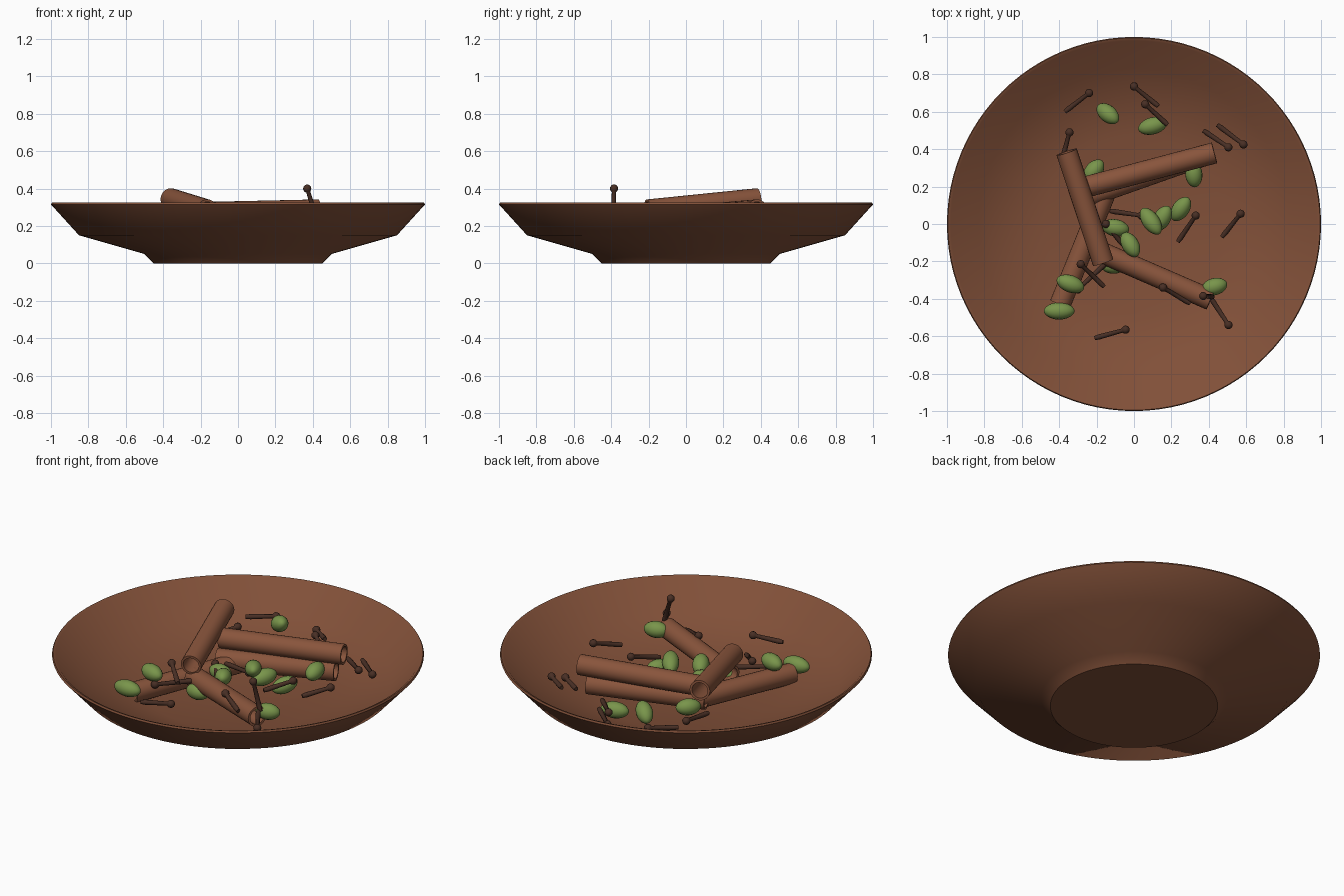
import bpy, bmesh, math
from mathutils import Vector, Matrix

cube = bpy.data.objects.get("Cube")
if cube:
    bpy.data.objects.remove(cube, do_unlink=True)


def material(name, rgb):
    m = bpy.data.materials.new(name)
    m.use_nodes = True
    m.diffuse_color = (*rgb, 1)
    bsdf = m.node_tree.nodes["Principled BSDF"]
    bsdf.inputs["Base Color"].default_value = (*rgb, 1)
    bsdf.inputs["Roughness"].default_value = 0.7
    return m


clay = material("brown_clay", (0.22, 0.08, 0.04))
bark = material("bark", (0.25, 0.09, 0.045))
green = material("pod_green", (0.19, 0.30, 0.07))
dark = material("clove_brown", (0.065, 0.028, 0.018))


def lathe(name, profile, steps, mat, closed=False, angle=35):
    """Revolve (radius, height) points around z into an object."""
    bm = bmesh.new()
    verts = [bm.verts.new((r, 0, z)) for r, z in profile]
    pairs = list(zip(verts, verts[1:]))
    if closed:
        pairs.append((verts[-1], verts[0]))
    edges = [bm.edges.new(p) for p in pairs]
    bmesh.ops.spin(bm, geom=verts + edges, cent=(0, 0, 0), axis=(0, 0, 1),
                   angle=math.tau, steps=steps)
    bmesh.ops.remove_doubles(bm, verts=bm.verts, dist=1e-5)
    bmesh.ops.recalc_face_normals(bm, faces=bm.faces)
    mesh = bpy.data.meshes.new(name)
    bm.to_mesh(mesh)
    bm.free()
    mesh.materials.append(mat)
    obj = bpy.data.objects.new(name, mesh)
    bpy.context.collection.objects.link(obj)
    bpy.ops.object.select_all(action="DESELECT")
    obj.select_set(True)
    bpy.context.view_layer.objects.active = obj
    bpy.ops.object.shade_smooth_by_angle(angle=math.radians(angle))
    return obj


def aim(obj, start, direction):
    """Place the object at start with its z axis along direction."""
    turn = Vector(direction).to_track_quat("Z", "Y").to_matrix().to_4x4()
    obj.matrix_world = Matrix.Translation(start) @ turn


# Shallow footed bowl with a thin rim
lathe("bowl", [(0, 0), (0.45, 0), (0.5, 0.05), (0.85, 0.15), (1, 0.315),
               (0.995, 0.325), (0.98, 0.32), (0.83, 0.17), (0.48, 0.085),
               (0, 0.07)], 96, clay)

# Hollow bark sticks
sticks = [
    ((-0.36, 0.385, 0.345), (-0.165, -0.205, 0.285)),
    ((-0.25, 0.2, 0.27), (0.43, 0.38, 0.285)),
    ((-0.24, 0.15, 0.17), (0.385, 0.37, 0.18)),
    ((-0.395, -0.43, 0.145), (-0.14, 0.2, 0.15)),
    ((-0.19, -0.145, 0.19), (0.41, -0.405, 0.21)),
]
for i, (a, b) in enumerate(sticks, 1):
    axis = Vector(b) - Vector(a)
    n = axis.length
    stick = lathe(f"bark_stick_{i}", [(0.057, 0), (0.057, n), (0.044, n), (0.044, 0)],
                  24, bark, closed=True)
    aim(stick, a, axis)

# Green seed pods: x, y, z, heading, tilt, length
pods = [
    (-0.14, 0.59, 0.235, -40, 25, 0.15), (0.10, 0.525, 0.16, 15, 0, 0.16),
    (-0.215, 0.285, 0.17, 50, 0, 0.14), (0.32, 0.265, 0.2, 95, 10, 0.14),
    (0.25, 0.08, 0.17, 55, 15, 0.15), (0.15, 0.03, 0.21, 60, 10, 0.15),
    (0.09, 0.015, 0.25, -55, 15, 0.17), (-0.10, -0.02, 0.19, -10, 0, 0.15),
    (-0.02, -0.11, 0.22, -60, 15, 0.15), (-0.34, -0.32, 0.24, -20, 0, 0.155),
    (-0.40, -0.465, 0.185, 0, 0, 0.165), (0.43, -0.335, 0.22, 15, 0, 0.14),
    (-0.11, -0.22, 0.15, 0, 0, 0.14),
]
for i, (x, y, z, heading, tilt, size) in enumerate(pods, 1):
    shape = []
    for k in range(13):
        t = math.pi * k / 12
        shape.append((0.046 * math.sin(t) ** 1.1, -size / 2 * math.cos(t)))
    pod = lathe(f"seed_pod_{i}", shape, 16, green, angle=60)
    h, e = math.radians(heading), math.radians(tilt)
    aim(pod, (x, y, z), (math.cos(h) * math.cos(e), math.sin(h) * math.cos(e), math.sin(e)))

# Cloves: ball head and tapered stem, given as head and tip
cloves = [
    ((-0.24, 0.70, 0.21), (-0.37, 0.6, 0.21)), ((0, 0.735, 0.18), (0.13, 0.63, 0.2)),
    ((0.06, 0.64, 0.2), (0.18, 0.53, 0.2)), ((-0.345, 0.49, 0.2), (-0.385, 0.34, 0.2)),
    ((0.505, 0.41, 0.2), (0.37, 0.5, 0.2)), ((0.585, 0.425, 0.19), (0.445, 0.53, 0.2)),
    ((0.57, 0.055, 0.25), (0.47, -0.07, 0.22)), ((0.33, 0.045, 0.23), (0.235, -0.095, 0.2)),
    ((0.04, 0.045, 0.2), (-0.13, 0.07, 0.2)), ((-0.285, -0.215, 0.27), (-0.16, -0.335, 0.23)),
    ((-0.3, -0.35, 0.19), (-0.14, -0.2, 0.2)), ((0.155, -0.34, 0.255), (0.3, -0.425, 0.22)),
    ((-0.045, -0.565, 0.225), (-0.21, -0.61, 0.21)), ((-0.15, 0, 0.22), (-0.06, -0.11, 0.2)),
    ((0.37, -0.385, 0.4), (0.42, -0.39, 0.24)), ((0.505, -0.54, 0.22), (0.41, -0.395, 0.24)),
]
for i, (head, tip) in enumerate(cloves, 1):
    axis = Vector(tip) - Vector(head)
    n = axis.length
    ball = [(0.022 * math.sin(math.pi * k / 8), -0.022 * math.cos(math.pi * k / 8))
            for k in range(7)]
    clove = lathe(f"clove_{i}", ball + [(0.011, 0.02), (0.014, n * 0.85), (0.011, n), (0, n)],
                  12, dark, angle=50)
    aim(clove, head, axis)
